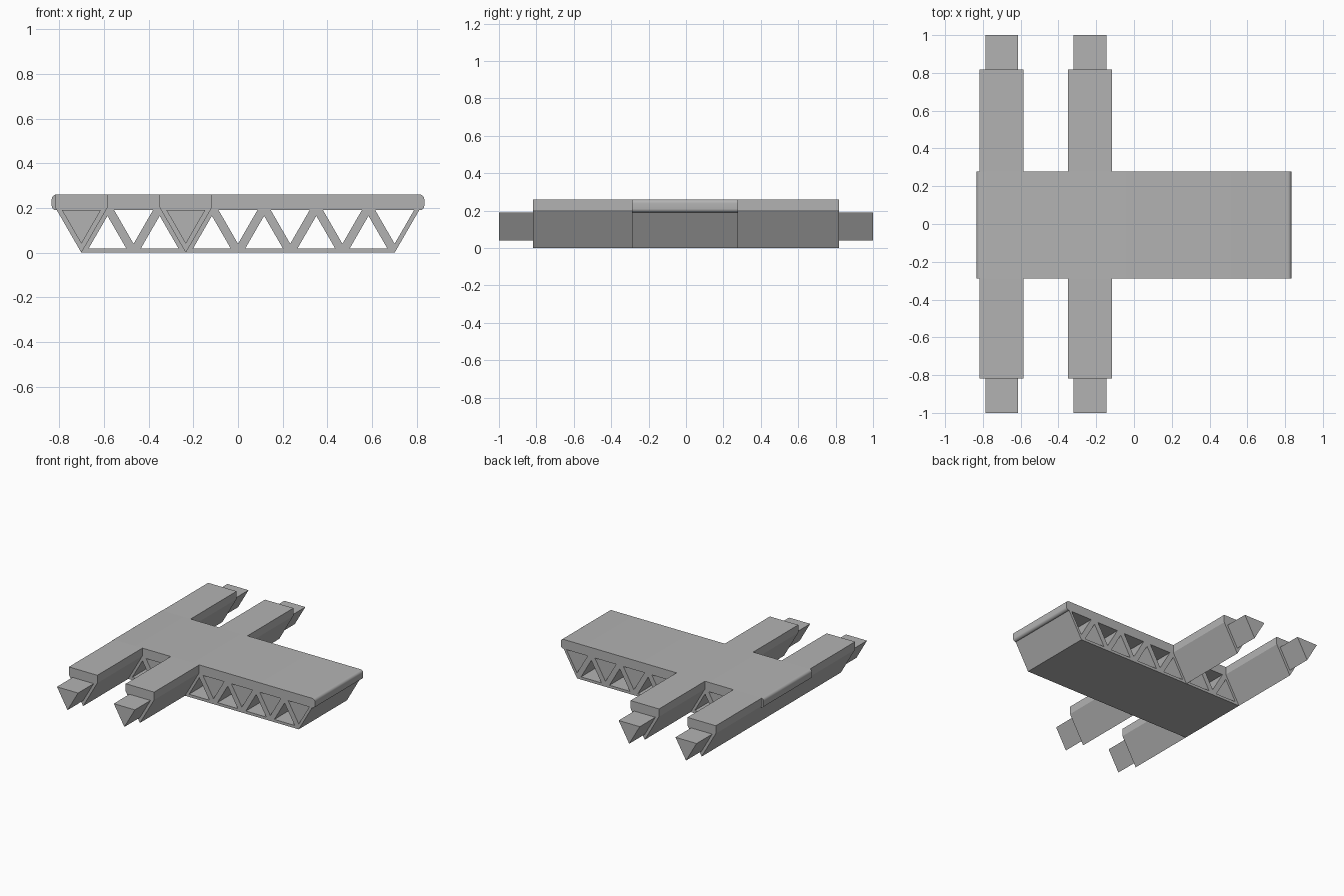
import bpy, bmesh, math

if "Cube" in bpy.data.objects:
    bpy.data.objects.remove(bpy.data.objects["Cube"], do_unlink=True)

grey = bpy.data.materials.new("plain_grey")
grey.use_nodes = True
colour = (0.45, 0.45, 0.45, 1)
grey.diffuse_color = colour
grey.node_tree.nodes["Principled BSDF"].inputs["Base Color"].default_value = colour

SLOPE = math.tan(math.radians(30))
BAY = 0.2335                      # spacing of the lower truss nodes
END = 3 * BAY                     # outermost lower node
TOP, DECK = 0.26, 0.19            # deck top and underside
FRONT, BACK = -0.288, 0.278       # faces of the truss deck


def prisms(name, profiles, y0, y1):
    """Extrude x-z profiles from y0 to y1 into one object."""
    bm = bmesh.new()
    for profile in profiles:
        face = bm.faces.new([bm.verts.new((x, y0, z)) for x, z in profile])
        out = bmesh.ops.extrude_face_region(bm, geom=[face])
        moved = [g for g in out["geom"] if isinstance(g, bmesh.types.BMVert)]
        bmesh.ops.translate(bm, verts=moved, vec=(0, y1 - y0, 0))
    bmesh.ops.recalc_face_normals(bm, faces=bm.faces)
    mesh = bpy.data.meshes.new(name)
    bm.to_mesh(mesh)
    bm.free()
    mesh.materials.append(grey)
    obj = bpy.data.objects.new(name, mesh)
    bpy.context.collection.objects.link(obj)
    return obj


def wedge(x, low, high):
    """Triangle with its point down."""
    half = SLOPE * (high - low)
    return [(x, low), (x + half, high), (x - half, high)]


def peak(x, low, high):
    """Triangle with its point up."""
    half = SLOPE * (high - low)
    return [(x - half, low), (x + half, low), (x, high)]


# Truss deck: sloped lower body with a round-edged slab on top
def rounded_corner(x, z, start, r=0.02, steps=6):
    angles = [math.radians(start + 90 * i / steps) for i in range(steps + 1)]
    return [(x + r * math.cos(a), z + r * math.sin(a)) for a in angles]


half = [(END, 0), (END + SLOPE * DECK, DECK)]
half += rounded_corner(0.813, DECK + 0.02, -90) + rounded_corner(0.813, TOP - 0.02, 0)
outline = half + [(-x, z) for x, z in reversed(half)]
deck = prisms("truss_deck", [outline], FRONT, BACK)

# Triangular openings running through the truss
holes = [wedge(i * BAY, 0.04, DECK) for i in range(-3, 4)]
holes += [peak((i + 0.5) * BAY, 0.02, 0.165) for i in range(-3, 3)]
cutter = prisms("opening_cutter", holes, FRONT - 0.1, BACK + 0.1)
cutter.hide_render = True

bpy.context.view_layer.objects.active = deck
cut = deck.modifiers.new("openings", "BOOLEAN")
cut.operation = "DIFFERENCE"
cut.solver = "EXACT"
cut.object = cutter
bpy.ops.object.modifier_apply(modifier=cut.name)
bpy.data.objects.remove(cutter, do_unlink=True)
deck.select_set(True)
bpy.ops.object.shade_smooth_by_angle(angle=math.radians(30))

# Side beams with smaller wedge-shaped connector tips
for place, x in (("right", -END), ("inner", -BAY)):
    body = wedge(x, 0, SLOPE * BAY * 1.5)
    arm = [body[0], body[1], (body[1][0], TOP), (body[2][0], TOP), body[2]]
    for side, root, shoulder, tip in (("front", FRONT, -0.817, -1),
                                      ("back", BACK, 0.817, 1)):
        prisms(f"{place}_{side}_beam", [arm], root, shoulder)
        prisms(f"{place}_{side}_tip", [wedge(x, 0.04, DECK)], shoulder, tip)
